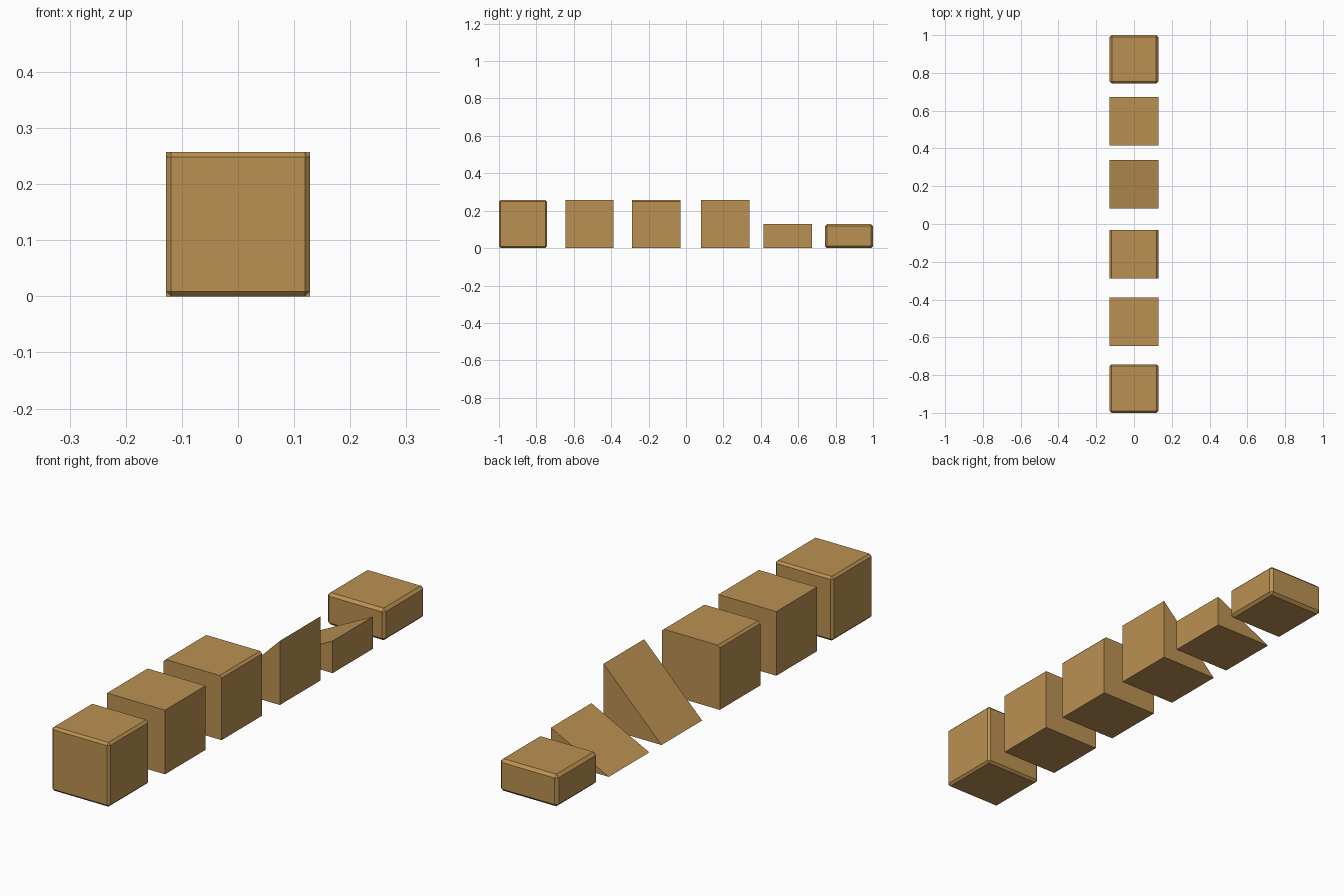
import bpy, bmesh

if "Cube" in bpy.data.objects:
    bpy.data.objects.remove(bpy.data.objects["Cube"])

S = 0.257          # block width
H = S / 2

wood = bpy.data.materials.new("tan_wood")
wood.diffuse_color = (0.50, 0.285, 0.085, 1)
wood.use_nodes = True
wood.node_tree.nodes["Principled BSDF"].inputs["Base Color"].default_value = wood.diffuse_color


def extruded_block(name, profile, y, bevel=0.0):
    """Extrude an x-z profile along y; optionally chamfer every edge."""
    bm = bmesh.new()
    front = bm.faces.new([bm.verts.new((x, y - H, z)) for x, z in profile])
    ext = bmesh.ops.extrude_face_region(bm, geom=[front], use_keep_orig=True)
    moved = [v for v in ext["geom"] if isinstance(v, bmesh.types.BMVert)]
    bmesh.ops.translate(bm, verts=moved, vec=(0, S, 0))
    bmesh.ops.recalc_face_normals(bm, faces=bm.faces[:])
    if bevel:
        bmesh.ops.bevel(bm, geom=bm.edges[:], offset=bevel, segments=1,
                        profile=0.5, affect='EDGES')
    bmesh.ops.recalc_face_normals(bm, faces=bm.faces[:])
    me = bpy.data.meshes.new(name)
    bm.to_mesh(me)
    bm.free()
    me.materials.append(wood)
    ob = bpy.data.objects.new(name, me)
    bpy.context.collection.objects.link(ob)
    return ob


def box(h):
    return [(-H, 0), (H, 0), (H, h), (-H, h)]


def wedge(h):
    return [(-H, 0), (H, 0), (H, h)]


# Box with only its two long top edges chamfered
c = 0.009
top_chamfer = [(-H, 0), (H, 0), (H, S - c), (H - c, S), (-H + c, S), (-H, S - c)]

extruded_block("chamfered_cube", box(S), -0.8715, 0.009)
extruded_block("plain_cube", box(S), -0.517)
extruded_block("top_chamfered_cube", top_chamfer, -0.159)
extruded_block("full_ramp", wedge(S), 0.21)
extruded_block("half_ramp", wedge(H), 0.544)
extruded_block("chamfered_half_block", box(H), 0.8715, 0.011)
